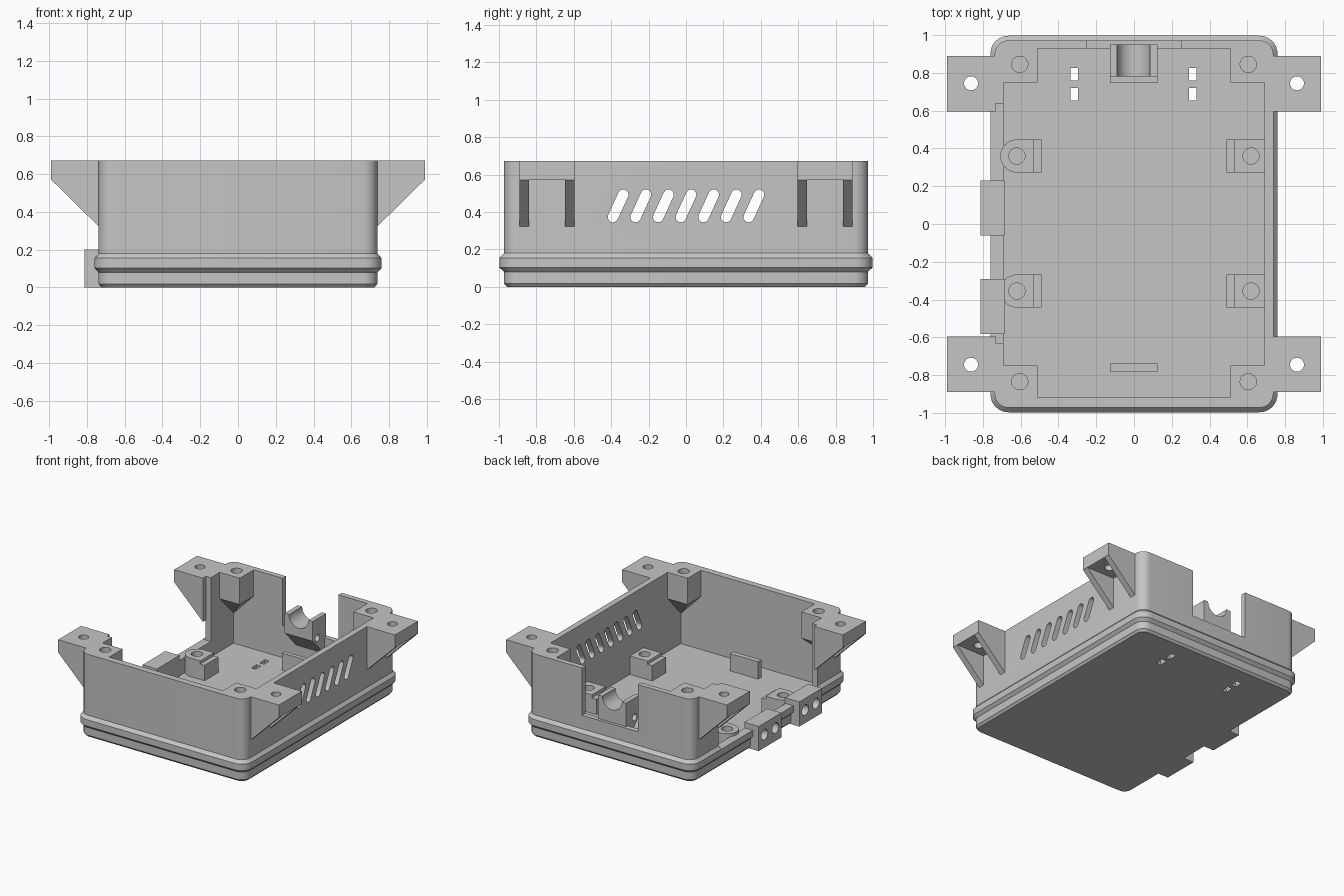
import bpy, bmesh, math

if "Cube" in bpy.data.objects:
    bpy.data.objects.remove(bpy.data.objects["Cube"])

gray = bpy.data.materials.new("plain gray")
gray.diffuse_color = (0.56, 0.56, 0.56, 1)
gray.use_nodes = True
gray.node_tree.nodes["Principled BSDF"].inputs["Base Color"].default_value = gray.diffuse_color


def loft(name, rings):
    """Closed solid through a stack of rings with equal point counts."""
    bm = bmesh.new()
    vs = [[bm.verts.new(p) for p in r] for r in rings]
    n = len(vs[0])
    bm.faces.new(vs[0])
    bm.faces.new(vs[-1])
    for lo, hi in zip(vs, vs[1:]):
        for i in range(n):
            j = (i + 1) % n
            bm.faces.new((lo[i], lo[j], hi[j], hi[i]))
    bmesh.ops.recalc_face_normals(bm, faces=bm.faces)
    me = bpy.data.meshes.new(name)
    bm.to_mesh(me)
    bm.free()
    me.materials.append(gray)
    ob = bpy.data.objects.new(name, me)
    bpy.context.collection.objects.link(ob)
    return ob


def prism(name, pts, axis, a, b):
    """Extrude a 2D outline along an axis from a to b."""
    put = {'x': lambda p, t: (t, p[0], p[1]),
           'y': lambda p, t: (p[0], t, p[1]),
           'z': lambda p, t: (p[0], p[1], t)}[axis]
    return loft(name, [[put(p, t) for p in pts] for t in (a, b)])


def rect(x0, x1, y0, y1):
    return [(x0, y0), (x1, y0), (x1, y1), (x0, y1)]


def box(name, x0, x1, y0, y1, z0, z1):
    return prism(name, rect(x0, x1, y0, y1), 'z', z0, z1)


def circle(cx, cy, r, n=32):
    return [(cx + r * math.cos(2 * math.pi * i / n),
             cy + r * math.sin(2 * math.pi * i / n)) for i in range(n)]


def rounded(hx, hy, r, z, n=8):
    """Rounded rectangle ring at height z."""
    pts = []
    for k, (sx, sy) in enumerate([(1, 1), (-1, 1), (-1, -1), (1, -1)]):
        for i in range(n + 1):
            t = math.pi / 2 * (k + i / n)
            pts.append((sx * (hx - r) + r * math.cos(t),
                        sy * (hy - r) + r * math.sin(t), z))
    return pts


def cut(ob, cutters):
    for c in cutters:
        c.hide_render = True
        m = ob.modifiers.new("cut", 'BOOLEAN')
        m.operation, m.solver, m.object = 'DIFFERENCE', 'EXACT', c
        bpy.context.view_layer.objects.active = ob
        bpy.ops.object.modifier_apply(modifier=m.name)
        bpy.data.objects.remove(c)


# Outer case with chamfered foot and raised band
case = loft("case", [rounded(hx, hy, r, z) for hx, hy, r, z in [
    (0.722, 0.957, 0.06, 0), (0.738, 0.973, 0.075, 0.018),
    (0.738, 0.973, 0.075, 0.08), (0.76, 0.997, 0.095, 0.103),
    (0.76, 0.997, 0.095, 0.155), (0.738, 0.973, 0.075, 0.18),
    (0.738, 0.973, 0.075, 0.673)]])

# Cavity, open left side and cable notch in the back wall
cutters = [box("cavity", -0.69, 0.69, -0.92, 0.93, 0.03, 0.9),
           box("side_opening", -1, -0.6, -0.63, 0.637, 0.155, 0.9),
           box("back_notch", -0.25, 0.25, 0.9, 1.1, 0.29, 0.9)]
# Slanted vents in the right wall
for i in range(7):
    c = (i - 3) * 0.121
    tilt = math.atan2(0.055, 0.12)
    pts = []
    for end, start in ((1, 0), (-1, math.pi)):
        for k in range(9):
            t = start + math.pi * k / 8 - tilt
            pts.append((c + end * 0.0275 + 0.028 * math.cos(t),
                        0.433 + end * 0.06 + 0.028 * math.sin(t)))
    cutters.append(prism("vent", pts, 'x', 0.6, 0.9))
# Small strap slots through the floor
for x in (-0.317, 0.312):
    for y in (0.687, 0.793):
        cutters.append(box("floor_slot", x - 0.02, x + 0.02,
                           y - 0.034, y + 0.034, -0.1, 0.1))
cut(case, cutters)

for sx in (-1, 1):
    for sy in (-1, 1):
        # Corner screw post, tapering into the corner underneath
        yo = 0.935 if sy > 0 else 0.925
        hy = 0.845 if sy > 0 else 0.835

        def ring(x, y, z):
            return [(sx * a, sy * b, z) for a, b in rect(x, 0.695, y, yo)]
        post = loft("corner_post", [ring(0.685, yo - 0.01, 0.28),
                                    ring(0.51, 0.75, 0.46),
                                    ring(0.51, 0.75, 0.673)])
        cut(post, [prism("post_hole", circle(sx * 0.605, sy * hy, 0.043),
                         'z', 0.47, 0.9)])

        # Mounting ear with two triangular ribs
        xs = sorted((sx * 0.733, sx * 0.99))
        y0, y1 = sorted((sy * 0.597, sy * 0.89))
        ear = box("mounting_ear", xs[0], xs[1], y0, y1, 0.57, 0.673)
        cut(ear, [prism("ear_hole", circle(sx * 0.863, sy * 0.745, 0.037),
                        'z', 0.4, 0.9)])
        tri = [(sx * 0.733, 0.571), (sx * 0.99, 0.571), (sx * 0.733, 0.318)]
        prism("ear_rib", tri, 'y', y0, y0 + 0.05)
        prism("ear_rib", tri, 'y', y1 - 0.05, y1)

        # Board standoff with a lower inner lip
        cy = 0.36 if sy > 0 else -0.355
        cx = sx * 0.62
        if sx < 0:
            arc = [(cx + 0.088 * math.cos(t), cy + 0.088 * math.sin(t))
                   for t in [math.pi * (0.5 + k / 12) for k in range(13)]]
            pts = arc + [(-0.53, cy - 0.088), (-0.53, cy + 0.088)]
        else:
            pts = rect(0.53, 0.695, cy - 0.088, cy + 0.088)
        stand = prism("standoff", pts, 'z', 0.028, 0.18)
        cut(stand, [prism("standoff_hole", circle(cx, cy, 0.043),
                          'z', 0.06, 0.4)])
        xs = sorted((sx * 0.49, sx * 0.531))
        box("standoff_lip", xs[0], xs[1], cy - 0.088, cy + 0.088, 0.028, 0.155)

# Upright board stops at both ends
box("back_stop", -0.128, 0.124, 0.748, 0.782, 0.028, 0.17)
box("front_stop", -0.128, 0.124, -0.782, -0.74, 0.028, 0.17)

# Cable saddle with sloped underside, cradle and tie hole
saddle = prism("cable_saddle", [(0.78, 0.32), (0.935, 0.16), (0.95, 0.16),
                                (0.95, 0.48), (0.78, 0.48)], 'x', -0.128, 0.124)
cut(saddle, [prism("cradle", circle(-0.002, 0.48, 0.088, 48), 'y', 0.7, 1.1),
             prism("tie_hole", circle(0.84, 0.325, 0.028), 'x', -0.3, 0.3)])

# Port blocks on the open left side, each with two round holes
for y0, y1 in ((-0.06, 0.23), (-0.582, -0.29)):
    block = box("port_block", -0.813, -0.685, y0, y1, 0, 0.2)
    mid = (y0 + y1) / 2
    cut(block, [prism("port_hole", circle(mid + d, 0.105, 0.042),
                      'x', -1, -0.72) for d in (-0.07, 0.07)])

# Smooth rounded surfaces, keep edges crisp
for ob in bpy.context.scene.objects:
    ob.select_set(True)
bpy.context.view_layer.objects.active = case
bpy.ops.object.shade_smooth_by_angle(angle=math.radians(25))
